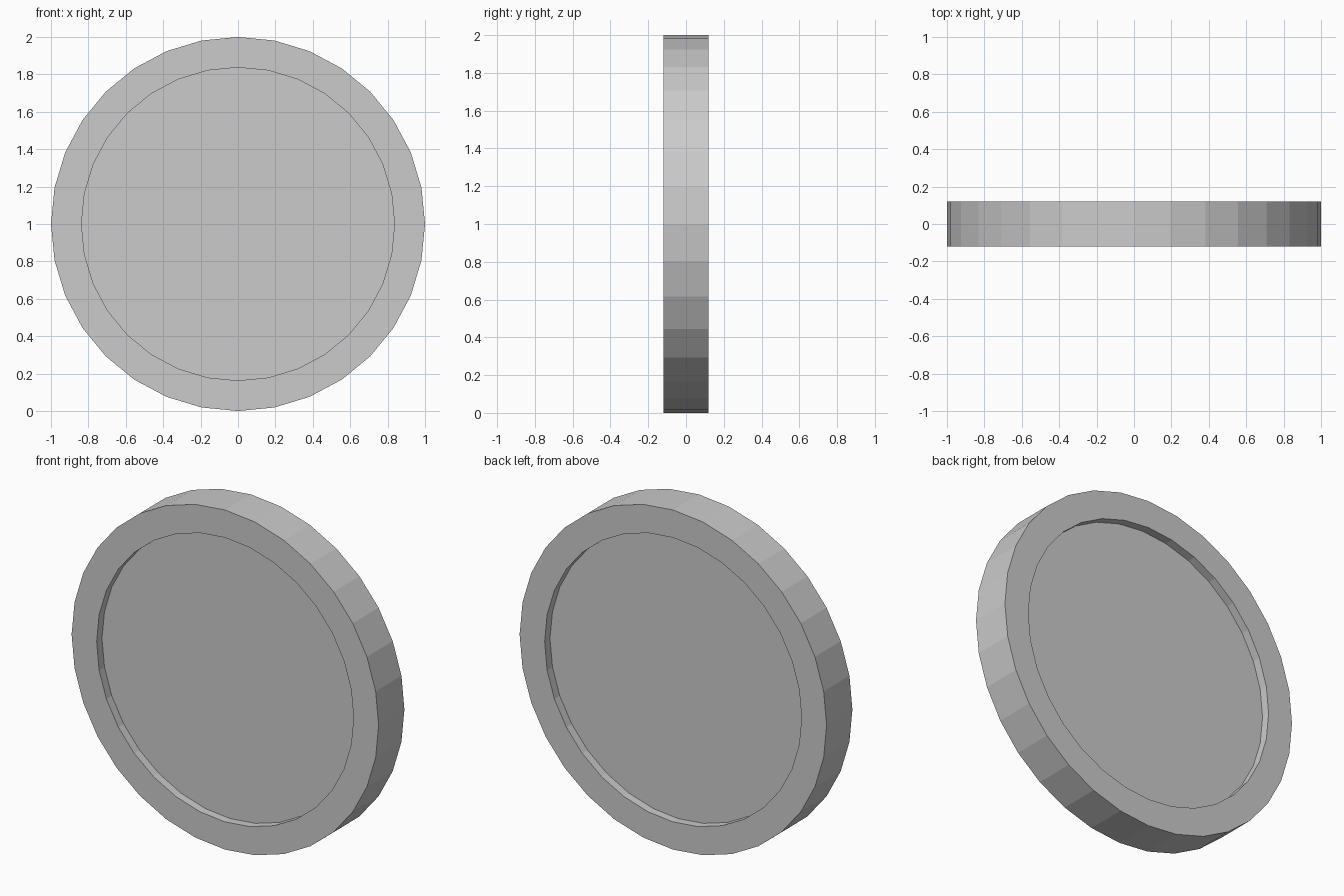
import bpy, bmesh, math
from mathutils import Matrix, Vector

if "Cube" in bpy.data.objects:
    bpy.data.objects.remove(bpy.data.objects["Cube"])

SIDES, RADIUS, THICK = 32, 1.0, 0.24
INNER, RECESS = 0.837, 0.05

bm = bmesh.new()

# Flat-sided disc standing on its edge, axis along y
place = Matrix.Translation((0, 0, RADIUS)) @ Matrix.Rotation(math.pi / 2, 4, 'X')
bmesh.ops.create_cone(bm, cap_ends=True, cap_tris=False, segments=SIDES,
                      radius1=RADIUS, radius2=RADIUS, depth=THICK, matrix=place)
bm.normal_update()

# Raised rim: inset each cap, then sink the middle straight inwards
caps = [f for f in bm.faces if len(f.verts) == SIDES]
bmesh.ops.inset_individual(bm, faces=caps, use_even_offset=True,
                           thickness=(RADIUS - INNER) * math.cos(math.pi / SIDES))
for cap in caps:
    side = math.copysign(1, cap.calc_center_median().y)
    floor = bmesh.ops.extrude_discrete_faces(bm, faces=[cap])["faces"][0]
    bmesh.ops.translate(bm, verts=floor.verts, vec=Vector((0, -side * RECESS, 0)))

bmesh.ops.recalc_face_normals(bm, faces=bm.faces)
mesh = bpy.data.meshes.new("coin")
bm.to_mesh(mesh)
bm.free()
bpy.context.collection.objects.link(bpy.data.objects.new("coin", mesh))
